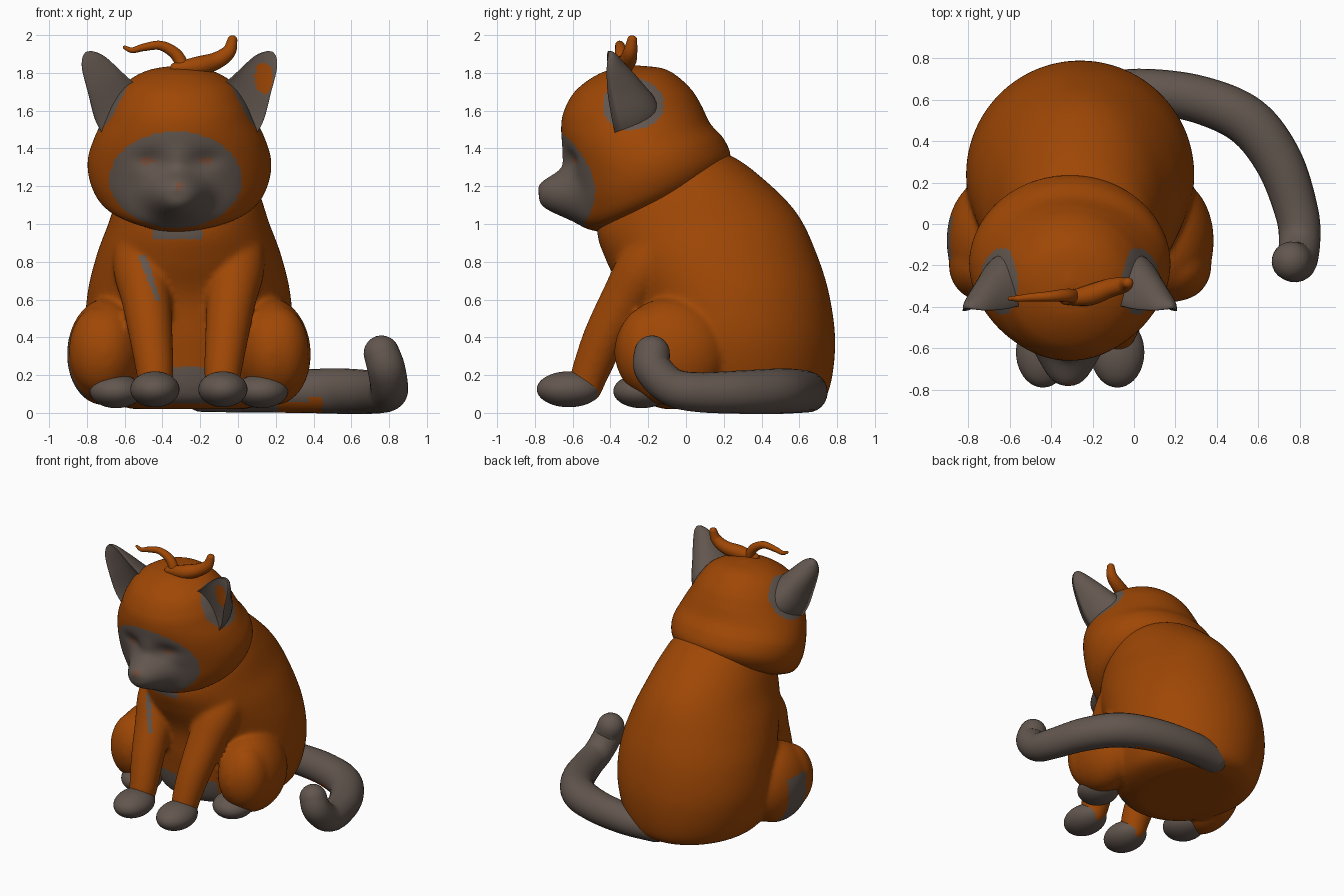
import bpy, bmesh, math
from mathutils import Vector, Euler

if "Cube" in bpy.data.objects:
    bpy.data.objects.remove(bpy.data.objects["Cube"])


def material(name, rgb):
    m = bpy.data.materials.new(name)
    m.diffuse_color = (*rgb, 1)
    m.use_nodes = True
    m.node_tree.nodes["Principled BSDF"].inputs["Base Color"].default_value = m.diffuse_color
    return m


MATS = [material("orange fur", (0.345, 0.063, 0.0015)),
        material("grey brown fur", (0.124, 0.094, 0.078)),
        material("reddish brown", (0.175, 0.075, 0.042))]
ORANGE, GREY, RED = 0, 1, 2
MID = -0.26    # body mirror line
HEAD = -0.31   # head mirror line


def finish(name, bm, colour):
    """Turn a bmesh into a smooth object; colour is an index or a rule on (centre, normal)."""
    bmesh.ops.recalc_face_normals(bm, faces=bm.faces)
    for f in bm.faces:
        f.smooth = True
        f.material_index = colour(f.calc_center_median(), f.normal) if callable(colour) else colour
    me = bpy.data.meshes.new(name)
    bm.to_mesh(me)
    bm.free()
    for m in MATS:
        me.materials.append(m)
    ob = bpy.data.objects.new(name, me)
    bpy.context.collection.objects.link(ob)
    return ob


def fuse(name, parts, voxel, colour):
    """Melt overlapping parts into one soft skin and colour it by rule."""
    bm = bmesh.new()
    for p in parts:
        bm.from_mesh(p.data)
        bpy.data.objects.remove(p)
    ob = finish(name, bm, ORANGE)
    mod = ob.modifiers.new("melt", 'REMESH')
    mod.mode, mod.voxel_size = 'VOXEL', voxel
    soft = ob.modifiers.new("soften", 'SMOOTH')
    soft.factor, soft.iterations = 0.5, 14
    me = bpy.data.meshes.new_from_object(ob.evaluated_get(bpy.context.evaluated_depsgraph_get()))
    bpy.data.objects.remove(ob)
    bm = bmesh.new()
    bm.from_mesh(me)
    return finish(name, bm, colour)


def spline(rows, n):
    """Catmull-Rom interpolation of rows of numbers."""
    p = [rows[0]] + list(rows) + [rows[-1]]
    out = []
    for i in range(1, len(p) - 2):
        for k in range(n):
            t = k / n
            out.append([0.5 * (2 * b + (c - a) * t + (2 * a - 5 * b + 4 * c - d) * t * t
                               + (3 * b - a - 3 * c + d) * t ** 3)
                        for a, b, c, d in zip(*p[i - 1:i + 3])])
    return out + [list(rows[-1])]


def skin(rings):
    bm = bmesh.new()
    vs = [[bm.verts.new(v) for v in r] for r in rings]
    n = len(vs[0])
    for a, b in zip(vs, vs[1:]):
        for i in range(n):
            j = (i + 1) % n
            bm.faces.new((a[i], a[j], b[j], b[i]))
    bm.faces.new(vs[0])
    bm.faces.new(vs[-1])
    return bm


def loft(x, rows, n, seg):
    """Tilted elliptical rings: rows of front y, front z, back y, back z, half width."""
    rings = []
    for fy, fz, by, bz, rx in spline(rows, n):
        ring = []
        for i in range(seg):
            a = math.tau * i / seg
            s = (1 - math.cos(a)) / 2
            ring.append(Vector((x + rx * math.sin(a), fy + (by - fy) * s, fz + (bz - fz) * s)))
        rings.append(ring)
    return skin(rings)


def tube(name, rows, colour, n=8, seg=24):
    """Round-ended tube: rows of x, y, z, radius."""
    pts = spline(rows, n)
    cs = [Vector(p[:3]) for p in pts]
    rs = [p[3] for p in pts]
    ts = [(cs[min(i + 1, len(cs) - 1)] - cs[max(i - 1, 0)]).normalized() for i in range(len(cs))]
    caps = [math.radians(d) for d in (15, 30, 45, 60, 75, 87)]
    path = [(cs[0] - ts[0] * rs[0] * math.sin(a), ts[0], rs[0] * math.cos(a)) for a in reversed(caps)]
    path += list(zip(cs, ts, rs))
    path += [(cs[-1] + ts[-1] * rs[-1] * math.sin(a), ts[-1], rs[-1] * math.cos(a)) for a in caps]
    u = ts[0].orthogonal().normalized()
    rings = []
    for c, t, r in path:
        u = (u - t * u.dot(t)).normalized()
        v = t.cross(u)
        rings.append([c + r * (u * math.cos(math.tau * i / seg) + v * math.sin(math.tau * i / seg))
                      for i in range(seg)])
    return finish(name, skin(rings), colour)


def blob(name, c, r, colour, rot=(0, 0, 0)):
    bm = bmesh.new()
    bmesh.ops.create_uvsphere(bm, u_segments=40, v_segments=24, radius=1)
    m = Euler(rot).to_matrix()
    for v in bm.verts:
        v.co = Vector(c) + m @ Vector([a * b for a, b in zip(v.co, r)])
    return finish(name, bm, colour)


def bump(bm, c, r, offset, power=1):
    """Push vertices with a soft falloff (radius per axis)."""
    for v in bm.verts:
        d = sum(((a - b) / s) ** 2 for a, b, s in zip(v.co, c, r))
        v.co += Vector(offset) * math.exp(-d ** power)


def oval(p, x, z, rx, rz):
    return ((p.x - x) / rx) ** 2 + ((p.z - z) / rz) ** 2 < 1


# Torso
torso = finish("torso", loft(MID, [
    (-0.12, 0.02, 0.62, 0.02, 0.30), (-0.25, 0.09, 0.745, 0.09, 0.46),
    (-0.30, 0.35, 0.79, 0.35, 0.545), (-0.33, 0.6, 0.76, 0.62, 0.54),
    (-0.42, 0.8, 0.685, 0.86, 0.49), (-0.47, 0.95, 0.585, 1.06, 0.425),
    (-0.44, 1.08, 0.42, 1.23, 0.375), (-0.35, 1.15, 0.24, 1.36, 0.32),
    (-0.2, 1.22, 0.08, 1.38, 0.2)], 8, 72), ORANGE)
body_parts = [torso]


# Head with ruff, sculpted muzzle, grey face mask and grey ear roots
def head_colour(p, n):
    root = Vector((abs(p.x - HEAD), p.y, p.z)) - Vector((0.35, -0.28, 1.64))
    if root.length < 0.165:
        return GREY
    if p.y > -0.38:
        return ORANGE
    if any(oval(p, x, 1.335, 0.045, 0.022) for x in (-0.48, -0.17)) or oval(p, -0.315, 1.20, 0.025, 0.02):
        return RED
    return GREY if oval(p, -0.33, 1.235, 0.35, 0.255) else ORANGE


head = loft(HEAD, [(-0.43, 0.955, 0.12, 1.20, 0.28), (-0.52, 0.985, 0.20, 1.27, 0.41),
                   (-0.57, 1.08, 0.235, 1.36, 0.47), (-0.60, 1.22, 0.20, 1.45, 0.485),
                   (-0.64, 1.38, 0.13, 1.53, 0.45), (-0.66, 1.50, 0.08, 1.63, 0.395),
                   (-0.645, 1.60, 0.03, 1.71, 0.35), (-0.58, 1.71, -0.05, 1.785, 0.28),
                   (-0.45, 1.80, -0.13, 1.825, 0.165), (-0.30, 1.838, -0.27, 1.84, 0.012)], 10, 144)
bump(head, (-0.32, -0.6, 1.155), (0.155, 0.4, 0.11), (0, -0.188, 0), 1.6)
bump(head, (-0.32, -0.6, 1.04), (0.20, 0.4, 0.07), (0, -0.045, 0))
bump(head, (-0.32, -0.6, 1.31), (0.07, 0.4, 0.10), (0, -0.025, 0))
for ex in (-0.47, -0.17):
    bump(head, (ex, -0.6, 1.34), (0.08, 0.4, 0.05), (0, 0.025, 0))
finish("head", head, head_colour)

for side, label in ((-1, "left"), (1, "right")):
    def X(off, mid=MID):
        return mid + side * off

    # Front leg (melts into the body) and paw
    body_parts.append(tube("front_leg_" + label, [
        (X(0.27), -0.10, 0.92, 0.13), (X(0.25), -0.22, 0.76, 0.15), (X(0.225), -0.32, 0.60, 0.132),
        (X(0.20), -0.43, 0.40, 0.115), (X(0.18), -0.505, 0.22, 0.10), (X(0.18), -0.53, 0.14, 0.09)], ORANGE))
    blob("front_paw_" + label, (X(0.18), -0.62, 0.125), (0.13, 0.17, 0.095), GREY)

    # Thigh and knee (melt into the body) and hind foot
    body_parts.append(blob("thigh_" + label, (X(0.44), -0.08, 0.325), (0.205, 0.30, 0.285),
                           ORANGE, (0, side * -0.08, 0)))
    body_parts.append(blob("knee_" + label, (X(0.475), -0.20, 0.33), (0.16, 0.17, 0.235), ORANGE))
    blob("hind_foot_" + label, (X(0.385), -0.235, 0.115), (0.14, 0.15, 0.09), GREY)

    # Shallow cupped ear leaning outwards; rows of offset, rim y, z, half width, depth
    rings = []
    for off, y, z, w, d in spline([(0.25, -0.35, 1.49, 0.14, 0.19), (0.32, -0.38, 1.62, 0.145, 0.235),
                                   (0.395, -0.405, 1.75, 0.105, 0.165), (0.455, -0.41, 1.85, 0.07, 0.08),
                                   (0.485, -0.405, 1.895, 0.035, 0.035), (0.495, -0.40, 1.91, 0.006, 0.008)], 6):
        ring = []
        for i in range(32):
            c, s = math.cos(math.tau * i / 32), math.sin(math.tau * i / 32)
            depth = d * s if s > 0 else -0.14 * d * s - 0.01
            ring.append(Vector((X(off + 0.85 * w * c, HEAD), y + depth, z - 0.53 * w * c)))
        rings.append(ring)
    finish("ear_" + label, skin(rings),
           lambda p, n: ORANGE if n.y < -0.2 and oval(p, 0.135, 1.77, 0.05, 0.08) else GREY)


# Body skin: grey belly patch, chin shadow, streak on one leg, patch outside one thigh
def body_colour(p, n):
    t = (0.84 - p.z) / 0.25
    if 0 < t < 1 and abs(p.x + 0.51 - 0.09 * t) < 0.024 - 0.012 * t and p.y < -0.2:
        return GREY
    if -0.36 < p.y < -0.05 and 0.05 < p.z < 0.24 and abs(p.x - MID) < 0.24:
        return GREY
    if p.z > 0.92 and abs(p.x + 0.32) < 0.13 and p.y < -0.35:
        return GREY
    if p.x < -0.72 and 0.08 < p.z < 0.42 and -0.17 < p.y < 0.03 and n.x < -0.2:
        return GREY
    return ORANGE


fuse("body", body_parts, 0.014, body_colour)

# Tail curling round to an upturned tip, with a few orange flecks underneath
tube("tail", [(-0.19, 0.63, 0.105, 0.10), (0.05, 0.642, 0.11, 0.108), (0.32, 0.60, 0.115, 0.115),
              (0.55, 0.495, 0.115, 0.12), (0.70, 0.30, 0.11, 0.115), (0.785, 0.06, 0.11, 0.105),
              (0.80, -0.08, 0.14, 0.10), (0.785, -0.175, 0.235, 0.10), (0.76, -0.18, 0.315, 0.095)],
     lambda p, n: ORANGE if 0.2 < p.x < 0.45 and n.y < 0 and p.z < 0.07 else GREY)

# Hair tuft: two curling locks
tube("tuft_right", [(-0.33, -0.36, 1.825, 0.03), (-0.22, -0.345, 1.835, 0.05), (-0.12, -0.31, 1.862, 0.046),
                    (-0.05, -0.295, 1.91, 0.038), (-0.03, -0.285, 1.972, 0.027)], ORANGE, 6, 16)
tube("tuft_left", [(-0.29, -0.35, 1.83, 0.035), (-0.33, -0.345, 1.90, 0.032), (-0.41, -0.35, 1.945, 0.025),
                   (-0.50, -0.355, 1.935, 0.02), (-0.56, -0.36, 1.92, 0.015), (-0.60, -0.36, 1.935, 0.01)],
     ORANGE, 6, 16)
